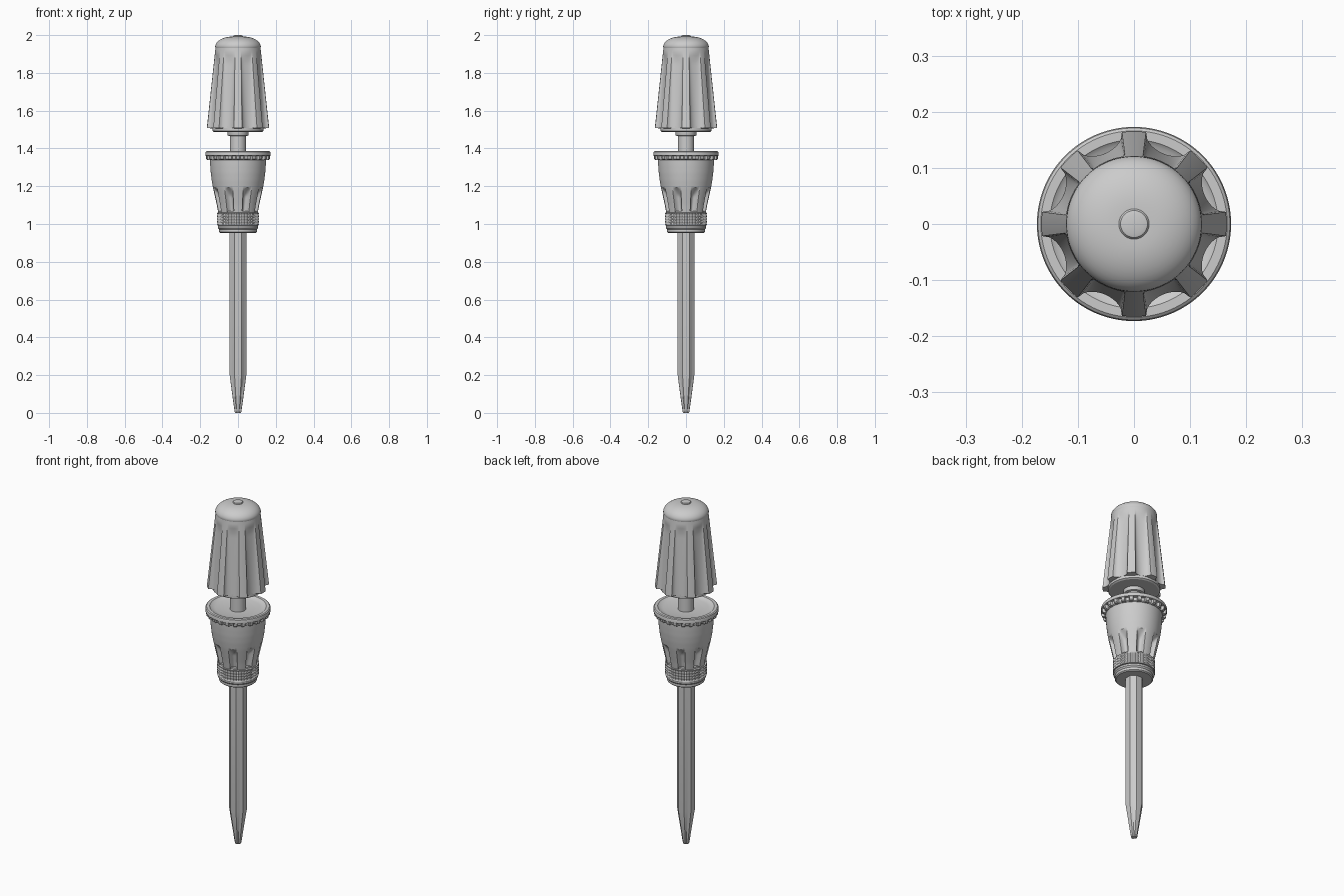
import bpy, bmesh, math
from math import sin, cos, pi, radians

if "Cube" in bpy.data.objects:
    bpy.data.objects.remove(bpy.data.objects["Cube"])


def loft(name, profile, n=64, shape=None, angle=30):
    """Stack of rings; profile is (radius, z), shape(r, deg, z) reshapes each ring."""
    bm = bmesh.new()
    rings = []
    for r, z in profile:
        ring = []
        for i in range(n):
            d = 360 * i / n
            rr = shape(r, d, z) if shape else r
            ring.append(bm.verts.new((rr * cos(radians(d)), rr * sin(radians(d)), z)))
        rings.append(ring)
    for a, b in zip(rings, rings[1:]):
        for i in range(n):
            j = (i + 1) % n
            bm.faces.new((a[i], a[j], b[j], b[i]))
    bm.faces.new(rings[0][::-1])
    bm.faces.new(rings[-1])
    bmesh.ops.recalc_face_normals(bm, faces=bm.faces)
    me = bpy.data.meshes.new(name)
    bm.to_mesh(me)
    bm.free()
    ob = bpy.data.objects.new(name, me)
    bpy.context.collection.objects.link(ob)
    bpy.ops.object.select_all(action='DESELECT')
    ob.select_set(True)
    bpy.context.view_layer.objects.active = ob
    bpy.ops.object.shade_smooth_by_angle(angle=radians(angle))
    return ob


def off(d, count, phase=0):
    """Degrees away from the nearest of `count` evenly spaced directions."""
    s = 360 / count
    return abs((d - phase + s / 2) % s - s / 2)


def lerp_profile(pts, z):
    for (r0, z0), (r1, z1) in zip(pts, pts[1:]):
        if z <= z1:
            return r0 + (r1 - r0) * (z - z0) / (z1 - z0)
    return pts[-1][0]


# octagonal shaft with a tapered cross-slot tip
def shaft_shape(r, d, z):
    rr = r / cos(radians(off(d, 8)))
    if z < 0.2:
        rr *= 1 - 0.4 * (1 - z / 0.2) * max(0, 1 - off(d, 4, 45) / 28)
    return rr


loft("shaft", [(0.015, 0), (0.018, 0.008), (0.031, 0.1), (0.044, 0.2), (0.044, 0.97)],
     64, shaft_shape)

# stepped base ring under the grip
loft("base_ring", [(0.094, 0.953), (0.1, 0.958), (0.1, 0.972), (0.107, 0.98),
                   (0.107, 0.99), (0.1, 0.996), (0.1, 1.07)], 96)


# knurled band
def knurl(r, d, z):
    if z < 0.996 or z > 1.057:
        return r
    p = (z - 0.996) / 0.061 * 4 * pi
    a = radians(d) * 40
    return r - 0.0025 + 0.0025 * cos(a + p) * cos(a - p)


loft("knurled_band", [(0.1, 0.992)] + [(0.111, 0.994 + 0.065 * i / 24) for i in range(25)]
     + [(0.1, 1.061)], 240, knurl, 50)


# lower cup with eight finger slots
def cup_shape(r, d, z):
    t = off(d, 8, 22.5) / 10.5
    if t >= 1 or z > 1.19:
        return r
    fade = min(1, (1.19 - z) / 0.04) ** 0.7
    return r - 0.026 * fade * (1 - t * t) ** 0.6


cup_pts = [(0.104, 1.055), (0.112, 1.1), (0.122, 1.145), (0.132, 1.19), (0.139, 1.23),
           (0.144, 1.27), (0.147, 1.31), (0.149, 1.35)]
loft("cup", [(lerp_profile(cup_pts, 1.055 + 0.0098 * i), 1.055 + 0.0098 * i)
             for i in range(31)], 240, cup_shape)


# rim with a scalloped underside and a shallow dish
def rim_shape(r, d, z):
    return r - 0.014 if z < 1.362 and r > 0.16 and off(d, 24, 7.5) < 3.1 else r


loft("cup_rim", [(0.146, 1.339), (0.162, 1.339), (0.169, 1.344), (0.171, 1.361),
                 (0.173, 1.3625), (0.173, 1.375), (0.171, 1.382), (0.166, 1.386),
                 (0.15, 1.386), (0.143, 1.38), (0.12, 1.374), (0.04, 1.37)], 240, rim_shape)

# stem joining cup and handle
loft("stem", [(0.043, 1.365), (0.043, 1.465), (0.054, 1.468), (0.056, 1.473),
              (0.056, 1.495)], 64)
loft("handle_base", [(0.128, 1.488), (0.136, 1.493), (0.136, 1.515)], 96)


# tapered handle with eight ribs and wide flutes
def handle_shape(r, d, z):
    a = off(d, 8)
    if a <= 7.5 or z > 1.905:
        return r
    t = (22.5 - a) / 15
    k = min(1, (1.905 - z) / 0.05) ** 0.6
    depth = 0.009 + 0.02 * (1.905 - z) / 0.395
    return r - depth * k * (1 - t * t) ** 0.5


side = [(0.165 - 0.046 * i / 30, 1.508 + 0.427 * i / 30) for i in range(31)]
loft("handle", [(0.12, 1.505)] + side, 240, handle_shape)

# domed cap and button
dome = [(0.03 + 0.091 * cos(i * pi / 20), 1.938 + 0.054 * sin(i * pi / 20)) for i in range(11)]
loft("dome_cap", [(0.119, 1.932)] + dome, 96)
loft("top_button", [(0.027, 1.985), (0.027, 1.994), (0.024, 1.998), (0.017, 2.0)], 48)
